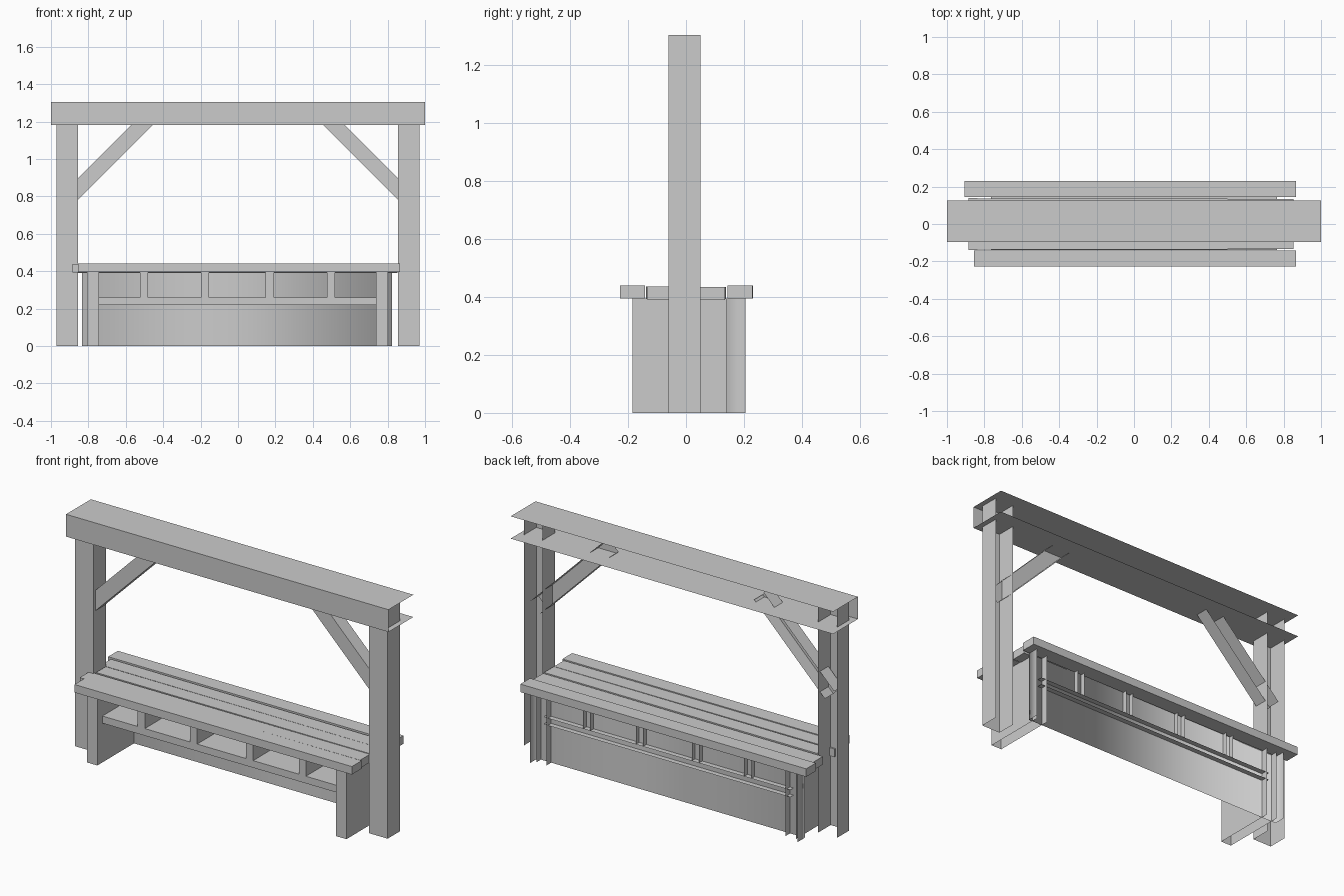
import bpy, bmesh, math
from mathutils import Matrix, Vector

if "Cube" in bpy.data.objects:
    bpy.data.objects.remove(bpy.data.objects["Cube"])


def make(name, verts, faces):
    me = bpy.data.meshes.new(name)
    me.from_pydata(verts, [], faces)
    me.update()
    ob = bpy.data.objects.new(name, me)
    bpy.context.collection.objects.link(ob)
    return ob


# side name -> corner indices (front has y0, back has y1)
SIDES = {"F": (0, 1, 2, 3), "K": (5, 4, 7, 6), "L": (4, 0, 3, 7),
         "R": (1, 5, 6, 2), "T": (3, 2, 6, 7), "B": (4, 5, 1, 0)}


def box(name, x, y, z, sides="FKLRTB"):
    """Box keeping only the listed sides, so open-backed channels are possible."""
    verts = [(x[i], y[j], z[k]) for j in (0, 1)
             for i, k in ((0, 0), (1, 0), (1, 1), (0, 1))]
    ob = make(name, verts, [SIDES[s] for s in sides])
    bm = bmesh.new()
    bm.from_mesh(ob.data)
    loose = [v for v in bm.verts if not v.link_faces]
    bmesh.ops.delete(bm, geom=loose, context="VERTS")
    bm.to_mesh(ob.data)
    bm.free()
    return ob


# top beam: front, top and bottom boards, open at the back and ends
box("top_beam", (-1, 1), (-0.095, 0.125), (1.18, 1.305), "FTB")

# posts and diagonal braces, both open at the back
for side, s in (("left", -1), ("right", 1)):
    xs = sorted((s * 0.97, s * 0.855))
    box(side + "_post", xs, (-0.06, 0.05), (0, 1.305), "FLR")
    brace = box(side + "_brace", (-0.31, 0.31), (-0.04, 0.035),
                (-0.0405, 0.0405), "FTB")
    brace.data.transform(Matrix.Translation((s * 0.695, 0, 1.0))
                         @ Matrix.Rotation(math.radians(s * 45), 4, "Y"))

# bench legs
box("left_leg", (-0.807, -0.743), (-0.185, 0.18), (0, 0.395), "FLR")
box("right_leg", (0.738, 0.802), (-0.185, 0.18), (0, 0.395), "FLR")

# stretcher and the upright blocks that carry the seat
box("stretcher", (-0.765, 0.765), (-0.14, 0.17), (0.22, 0.26), "FTB")
for i, cx in enumerate((-0.502, -0.177, 0.17, 0.497)):
    box(f"seat_block_{i + 1}", (cx - 0.022, cx + 0.022), (-0.14, 0.17),
        (0.26, 0.395), "FLR")

# smooth-shaded rear panel with short returns
panel = box("rear_panel", (-0.835, 0.823), (0.14, 0.205), (0, 0.395), "FLR")
for p in panel.data.polygons:
    p.use_smooth = True

# seat boards, laid slightly unevenly
boards = ((-0.855, 0.865, -0.184, 0.44, 0.0),
          (-0.885, 0.852, -0.093, 0.437, 0.002),
          (-0.85, 0.85, 0.0, 0.438, -0.001),
          (-0.885, 0.852, 0.093, 0.435, -0.002),
          (-0.907, 0.867, 0.187, 0.44, -0.001))
for i, (x0, x1, cy, top, turn) in enumerate(boards):
    b = box(f"seat_board_{i + 1}", (x0, x1), (-0.043, 0.043), (top - 0.045, top))
    b.data.transform(Matrix.Translation((0, cy, 0)) @ Matrix.Rotation(turn, 4, "Z"))
